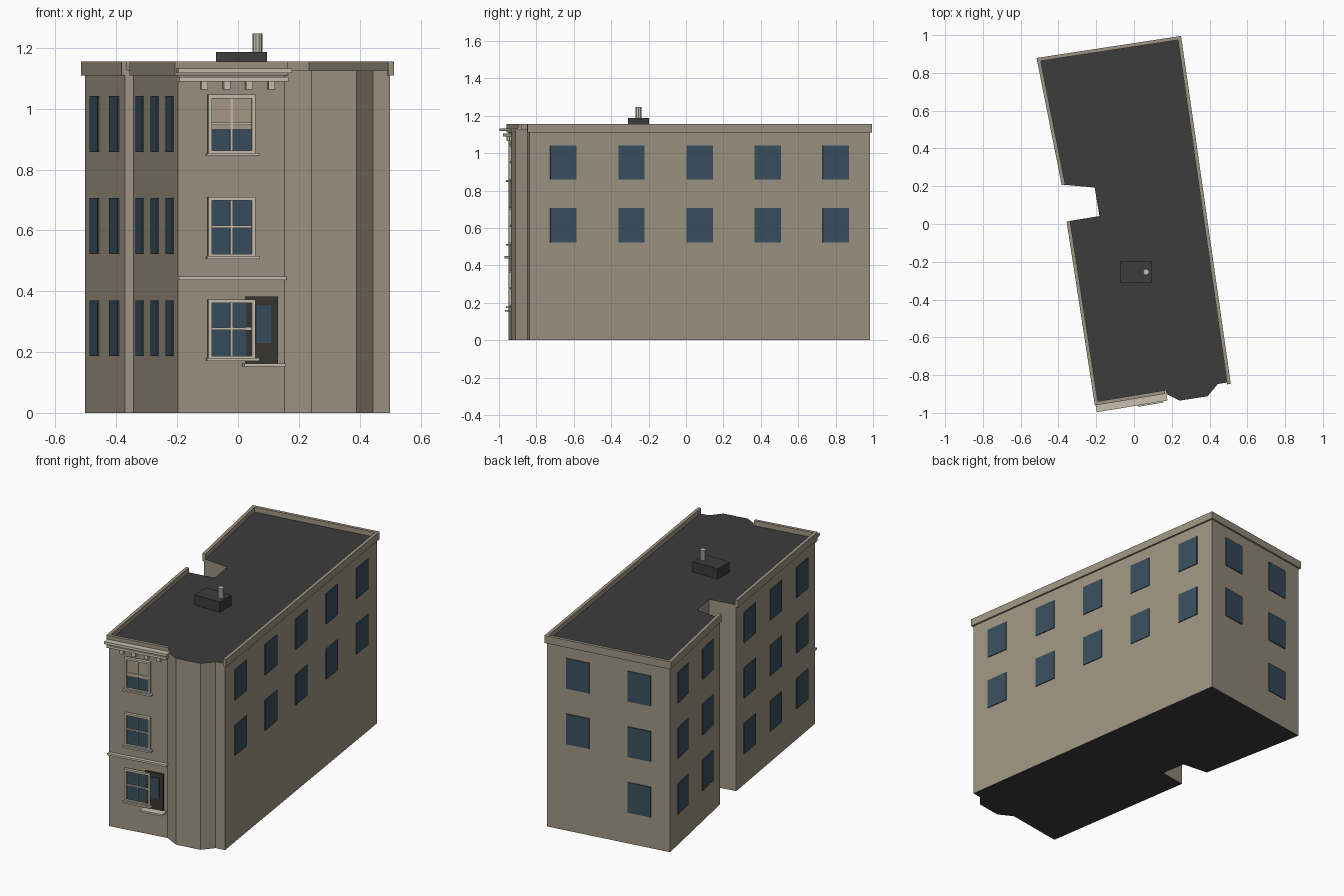
import bpy, math
from mathutils import Vector

if "Cube" in bpy.data.objects:
    bpy.data.objects.remove(bpy.data.objects["Cube"])


def mat(name, r, g, b):
    m = bpy.data.materials.new(name)
    m.diffuse_color = (r, g, b, 1)
    m.use_nodes = True
    m.node_tree.nodes["Principled BSDF"].inputs["Base Color"].default_value = m.diffuse_color
    return m


WALL = mat("stone_wall", .34, .295, .225)
ROOF = mat("dark_roof", .045, .045, .045)
TRIM = mat("pale_trim", .58, .53, .43)
GLASS = mat("blue_glass", .042, .078, .112)
DOOR = mat("dark_door", .042, .038, .032)
BLIND = mat("window_blind", .40, .33, .25)
ROOF_Z = 1.125


def mesh(name, verts, faces, *mats):
    me = bpy.data.meshes.new(name)
    me.from_pydata(verts, [], faces)
    for m in mats:
        me.materials.append(m)
    ob = bpy.data.objects.new(name, me)
    bpy.context.collection.objects.link(ob)
    return ob


def prism(name, pts, z0, z1, *mats):
    """Extrude a counter-clockwise outline; sides use slot 0, caps the last slot."""
    n = len(pts)
    verts = [(x, y, z0) for x, y in pts] + [(x, y, z1) for x, y in pts]
    faces = [[i, (i + 1) % n, (i + 1) % n + n, i + n] for i in range(n)]
    faces += [list(range(n))[::-1], list(range(n, 2 * n))]
    ob = mesh(name, verts, faces, *mats)
    for p in ob.data.polygons[-2:]:
        p.material_index = len(mats) - 1
    return ob


def wall_box(name, wall, s0, s1, z0, z1, d0, d1, m):
    """Box on a wall: s along it, d outwards from it."""
    a, b = Vector(wall[0]), Vector(wall[1])
    u = (b - a).normalized()
    n = Vector((u.y, -u.x))
    pts = [a + u * s + n * d for s, d in ((s0, d1), (s1, d1), (s1, d0), (s0, d0))]
    return prism(name, [tuple(p) for p in pts], z0, z1, m)


def length(wall):
    return (Vector(wall[1]) - Vector(wall[0])).length


# Footprint corners, counter-clockwise
FL, FR, BR, BL = (-.198, -.948), (.5, -.838), (.24, .983), (-.503, .87)
BAY = [(.153, -.89), (.241, -.935), (.389, -.912), (.444, -.847)]
NOTCH = [(-.372, .208), (-.208, .193), (-.183, .042), (-.346, .015)]
body = prism("building_body", [FL, *BAY, FR, BR, BL, *NOTCH], 0, ROOF_Z, WALL, ROOF)

front = (FL, BAY[0])
right = (FR, BR)
back = (BR, BL)
left_rear = (BL, NOTCH[0])
left_front = (NOTCH[3], FL)

# Parapets on all walls except bay and notch
for name, w in (("front", front), ("right", right), ("back", back),
                ("left_rear", left_rear), ("left_front", left_front)):
    e0 = 0 if name == "left_front" else .01
    e1 = 0 if name == "left_rear" else .01
    wall_box(name + "_parapet", w, -e0, length(w) + e1, 1.11, 1.155, -.008, .011, WALL)

# Plain windows, evenly spread in columns; some columns lack the lowest row
ROWS = (.187, .523, .858)
for name, w, n, short in (("right", right, 5, range(5)), ("back", back, 2, [0]),
                          ("left_rear", left_rear, 2, []), ("left_front", left_front, 3, [])):
    for i in range(n):
        c = length(w) * (i + .5) / n
        for r, z in enumerate(ROWS):
            if r == 0 and i in short:
                continue
            wall_box(f"{name}_window_{i}_{r}", w, c - .071, c + .071, z, z + .183, -.003, .005, GLASS)


def fbox(name, x0, x1, z0, z1, d, m, d0=-.005):
    """Box on the front wall placed by its front-view x range."""
    k = length(front) / (front[1][0] - front[0][0])
    return wall_box(name, front, (x0 - FL[0]) * k, (x1 - FL[0]) * k, z0, z1, d0, d, m)


# Framed front windows
for r, (z0, z1) in enumerate(((.18, .373), (.515, .71), (.855, 1.046))):
    x0, x1, f = -.1, .055, .012
    zm, xm = (z0 + z1) / 2, (x0 + x1) / 2
    fbox(f"front_glass_{r}", x0, x1, z0, z1, .004, GLASS)
    fbox(f"front_stile_left_{r}", x0, x0 + f, z0, z1, .018, TRIM)
    fbox(f"front_stile_right_{r}", x1 - f, x1, z0, z1, .018, TRIM)
    fbox(f"front_head_{r}", x0 + f, x1 - f, z1 - f, z1, .018, TRIM)
    fbox(f"front_foot_{r}", x0 + f, x1 - f, z0, z0 + .007, .018, TRIM)
    fbox(f"front_mullion_{r}", xm - .004, xm + .004, z0 + .007, z1 - f, .011, TRIM)
    fbox(f"front_midrail_{r}", x0 + f, x1 - f, zm - .004, zm + .004, .012, TRIM)
    fbox(f"front_sill_{r}", x0 - .006, x1 + .01, z0 - .009, z0, .03, TRIM)
fbox("window_blind", -.088, .043, .934, 1.034, .007, BLIND)

# Door with glass panel and step
fbox("door", .025, .13, .162, .383, .008, DOOR)
fbox("door_glass", .057, .107, .23, .353, .012, GLASS)
fbox("door_step", .013, .147, .152, .162, .055, TRIM)

# String course, cornice and brackets
fbox("string_course", -.198, .156, .437, .449, .022, TRIM)
fbox("cornice_top", -.204, .17, 1.117, 1.132, .048, TRIM)
fbox("cornice_lower", -.198, .16, 1.09, 1.104, .032, TRIM)
for i in range(4):
    x = -.113 + i * .0735
    fbox(f"cornice_bracket_{i}", x - .011, x + .011, 1.064, 1.09, .024, TRIM)

# Roof box with vent pipe
prism("roof_box", [(-.073, -.31), (.095, -.31), (.095, -.198), (-.073, -.198)], ROOF_Z - .01, 1.187, ROOF)
prism("vent_pipe", [(.064 + .016 * math.cos(a * math.pi / 5), -.254 + .016 * math.sin(a * math.pi / 5))
                    for a in range(10)], 1.18, 1.247, TRIM)
